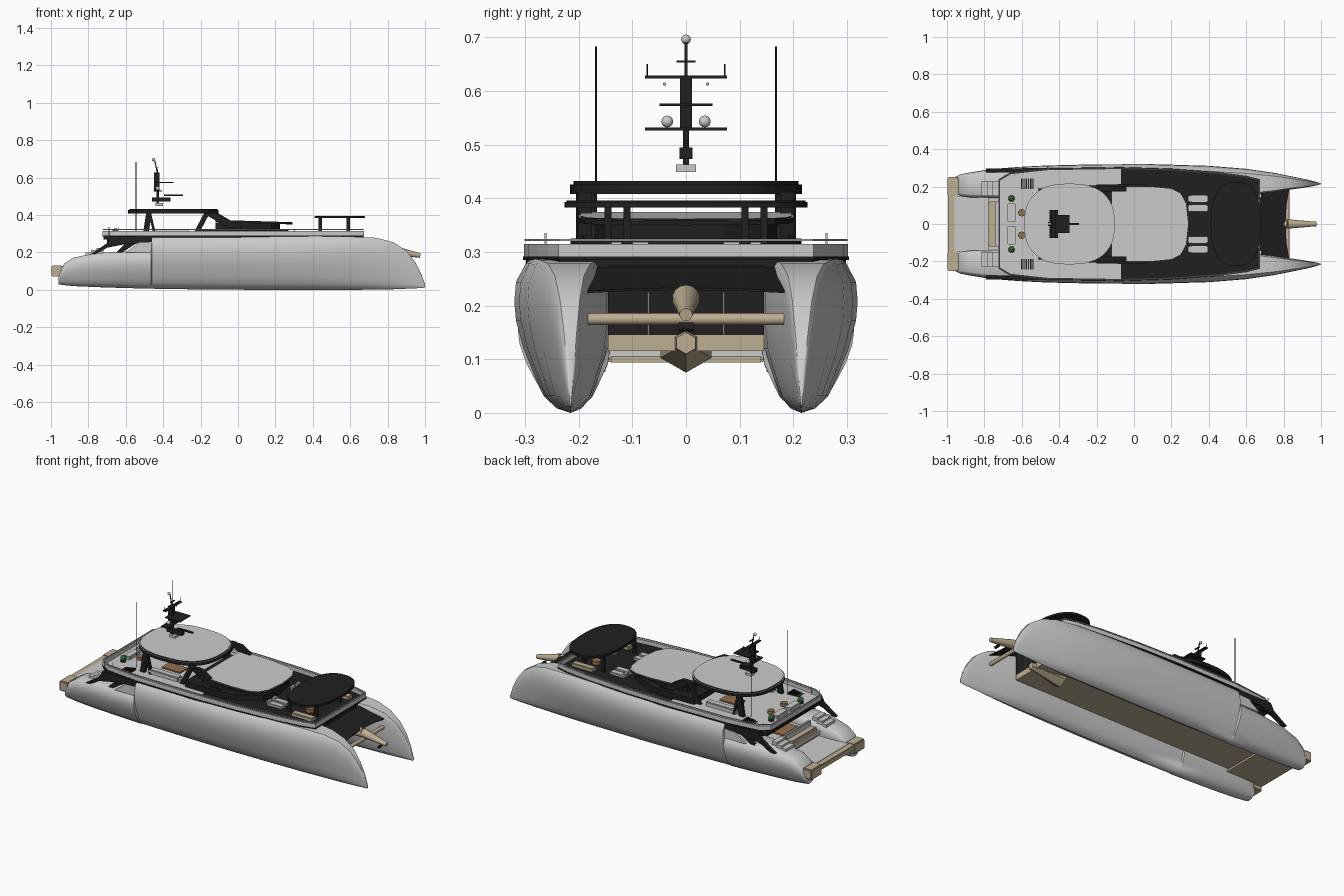
import bpy, bmesh, math
from mathutils import Vector

if "Cube" in bpy.data.objects:
    bpy.data.objects.remove(bpy.data.objects["Cube"])


def material(name, rgb):
    m = bpy.data.materials.new(name)
    m.use_nodes = True
    m.diffuse_color = (*rgb, 1)
    m.node_tree.nodes["Principled BSDF"].inputs["Base Color"].default_value = (*rgb, 1)
    return m


PAINT = material("hull_grey", (0.6, 0.6, 0.6))
BLACK = material("black", (0.014, 0.014, 0.014))
BEIGE = material("beige", (0.52, 0.43, 0.29))
WOOD = material("brown_wood", (0.3, 0.16, 0.07))
GREEN = material("plant_green", (0.02, 0.12, 0.03))


def finish(name, bm, mats, smooth=False, top=False):
    """Turn a bmesh into an object; with top=True upward faces use the second material."""
    bmesh.ops.recalc_face_normals(bm, faces=bm.faces[:])
    if top:
        for f in bm.faces:
            f.material_index = int(f.normal.z > 0.7)
    me = bpy.data.meshes.new(name)
    bm.to_mesh(me)
    bm.free()
    ob = bpy.data.objects.new(name, me)
    bpy.context.collection.objects.link(ob)
    for m in mats:
        me.materials.append(m)
    if smooth:
        bpy.ops.object.select_all(action="DESELECT")
        ob.select_set(True)
        bpy.context.view_layer.objects.active = ob
        bpy.ops.object.shade_smooth_by_angle(angle=math.radians(40))
    return ob


def box(name, center, size, mat, bevel=0):
    bm = bmesh.new()
    bmesh.ops.create_cube(bm, size=1)
    for v in bm.verts:
        v.co = Vector(a * s + c for a, s, c in zip(v.co, size, center))
    if bevel:
        bmesh.ops.bevel(bm, geom=bm.edges[:], offset=bevel, segments=2, affect="EDGES")
    return finish(name, bm, [mat])


def ball(name, center, r, mat):
    bm = bmesh.new()
    bmesh.ops.create_uvsphere(bm, u_segments=14, v_segments=8, radius=r)
    bmesh.ops.translate(bm, verts=bm.verts, vec=center)
    return finish(name, bm, [mat], True)


def rod(name, a, b, r, mat, r2=None, sides=10):
    a, b = Vector(a), Vector(b)
    bm = bmesh.new()
    bmesh.ops.create_cone(bm, cap_ends=True, segments=sides, radius1=r,
                          radius2=r if r2 is None else r2, depth=(b - a).length)
    bm.transform((b - a).to_track_quat("Z", "Y").to_matrix().to_4x4())
    bmesh.ops.translate(bm, verts=bm.verts, vec=(a + b) / 2)
    return finish(name, bm, [mat], True)


def slab(name, half, z0, z1, mats, bevel=0, slope=0):
    """Mirror a half outline about y = 0 and extrude it upward."""
    pts = half + [(x, -y) for x, y in reversed(half) if y > 0]
    bm = bmesh.new()
    face = bm.faces.new([bm.verts.new((x, y, z0 + slope * (x - half[0][0]))) for x, y in pts])
    out = bmesh.ops.extrude_face_region(bm, geom=[face])["geom"]
    up = [v for v in out if isinstance(v, bmesh.types.BMVert)]
    bmesh.ops.translate(bm, verts=up, vec=(0, 0, z1 - z0))
    if bevel:
        rim = [e for e in bm.edges if all(v in up for v in e.verts)]
        bmesh.ops.bevel(bm, geom=rim, offset=bevel, segments=2, affect="EDGES")
    return finish(name, bm, mats, top=len(mats) > 1)


def plate(name, xz, y0, y1, mat):
    """Side profile in x and z extruded from y0 to y1."""
    bm = bmesh.new()
    a, b = ([bm.verts.new((x, y, z)) for x, z in xz] for y in (y0, y1))
    bm.faces.new(a)
    bm.faces.new(b)
    for i in range(len(a)):
        j = (i + 1) % len(a)
        bm.faces.new((a[i], a[j], b[j], b[i]))
    return finish(name, bm, [mat])


def oval(cx, a, b, n, steps=24):
    """Half of a squared oval, from stern to bow."""
    out = []
    for i in range(steps + 1):
        t = math.pi * (1 - i / steps)
        c, s = math.cos(t), max(0, math.sin(t))
        out.append((cx + a * math.copysign(abs(c) ** (2 / n), c), b * s ** (2 / n) if 0 < i < steps else 0))
    return out


# Hulls: stations of x, keel height, sheer height, outer and inner half breadth
STATIONS = [(-.96, .03, .075, .035, .05), (-.93, .025, .14, .05, .065), (-.88, .02, .172, .06, .072),
            (-.77, .015, .195, .078, .075), (-.62, .01, .205, .09, .075), (-.465, .006, .21, .098, .075),
            (-.46, .006, .287, .098, .075), (-.2, .002, .287, .104, .075), (.1, 0, .287, .105, .075),
            (.4, 0, .287, .096, .075), (.6, 0, .285, .08, .068), (.74, .001, .278, .06, .048),
            (.83, .003, .255, .042, .032), (.9, .006, .21, .028, .022), (.95, .008, .145, .017, .014),
            (.98, .01, .085, .009, .008), (1, .012, .03, .002, .002)]
SECTION = [(0, 0), (.25, .03), (.48, .11), (.64, .24), (.84, .42), (.97, .6), (1, .72), (.97, .85), (.8, .97), (.7, 1)]


def hull(name, side):
    bm = bmesh.new()
    rings = []
    for x, zb, zt, outer, inner in STATIONS:
        loop = [(u * outer, v) for u, v in SECTION] + [(-min(1, u * 1.1) * inner, v) for u, v in SECTION[:0:-1]]
        rings.append([bm.verts.new((x, side * (.215 + y), zb + v * (zt - zb))) for y, v in loop])
    for a, b in zip(rings, rings[1:]):
        for i in range(len(a)):
            j = (i + 1) % len(a)
            bm.faces.new((a[i], a[j], b[j], b[i]))
    bm.faces.new(rings[0])
    bm.faces.new(rings[-1])
    return finish(name, bm, [PAINT], True)


# Bridge deck between the hulls
box("bridge_underside", (-.04, 0, .13), (1.44, .29, .03), BEIGE)
box("salon", (.11, 0, .21), (1.14, .29, .13), BLACK)
box("cockpit_floor", (-.62, 0, .15), (.32, .3, .02), PAINT)
rod("centre_pod", (.5, 0, .13), (.7, 0, .13), .055, BEIGE, .02, 6)
slab("trampoline", [(.68, .2), (.81, .2), (.83, .19), (.815, .1), (.81, 0)], .268, .272, [BLACK], slope=-.3)
rod("cross_beam", (.82, -.205, .175), (.82, .205, .175), .011, BEIGE)
spike = rod("bowsprit", (.82, 0, .213), (.975, 0, .183), .026, BEIGE, .012, 14)
rod("bowsprit_root", (.7, 0, .2), (.82, 0, .213), .02, BEIGE, .026)
rod("anchor", (.93, -.014, .16), (.93, .014, .16), .008, BLACK)

# Upper deck, its bulwark and rail
EDGE = [(-.72, .235), (-.66, .27), (-.46, .292), (-.07, .298), (.2, .29), (.45, .272), (.6, .252), (.67, .235)]
slab("aft_deck", EDGE[:4], .27, .292, [BLACK, PAINT])
slab("fore_deck", EDGE[3:], .265, .292, [BLACK])
slab("aft_overhang", [(-.7, .24), (-.6, .285), (-.45, .295)], .25, .27, [BLACK])


def wall(name, path, z0, z1, thick, mat):
    bm = bmesh.new()
    for (xa, ya), (xb, yb) in zip(path, path[1:]):
        bm.faces.new([bm.verts.new(p) for p in ((xa, ya, z0), (xb, yb, z0), (xb, yb, z1), (xa, ya, z1))])
    bmesh.ops.remove_doubles(bm, verts=bm.verts, dist=1e-5)
    ob = finish(name, bm, [mat])
    mod = ob.modifiers.new("thickness", "SOLIDIFY")
    mod.thickness, mod.offset = thick, 0


LOOP = EDGE + [(x, -y) for x, y in reversed(EDGE)]
wall("bulwark", LOOP + LOOP[:1], .288, .315, .008, PAINT)
wall("deck_stripe", LOOP + LOOP[:1], .285, .291, .012, BLACK)
wall("rail", LOOP + LOOP[:1], .32, .324, .005, PAINT)

# Hardtop, coach roof and bow canopy
slab("hardtop", oval(-.345, .242, .216, 2.5), .408, .432, [BLACK, PAINT], .006)
slab("coach_house", [(-.12, .16), (.05, .17), (.18, .14), (.22, .07), (.225, 0)], .29, .36, [BLACK])
ROOF = [(-.12, .2), (.1, .2), (.2, .19), (.25, .165), (.28, .11), (.292, 0)]
slab("coach_roof", ROOF, .362, .374, [BLACK, PAINT], .003, -.03)
slab("bow_canopy", oval(.545, .135, .226, 2.4), .383, .396, [BLACK], .003)
slab("windscreen", [(-.2, .21), (.02, .215), (.1, .2), (.25, .12), (.27, 0)], .292, .325, [BLACK])

# Boarding platform
box("platform", (-.865, 0, .115), (.19, .3, .025), PAINT)
box("platform_edge", (-.97, 0, .11), (.05, .32, .03), BEIGE, .004)
box("platform_base", (-.86, 0, .1), (.22, .28, .012), BEIGE)
box("aft_sofa", (-.755, 0, .17), (.05, .24, .04), BEIGE, .008)
box("aft_sofa_back", (-.73, 0, .195), (.02, .24, .05), PAINT, .005)
box("lounge_table", (-.65, 0, .185), (.07, .14, .008), WOOD)

for side, tag in ((1, "left"), (-1, "right")):
    hull(tag + "_hull", side)
    box(tag + "_stern_fender", (-.968, side * .2, .1), (.06, .1, .06), BEIGE, .006)
    # Sweeping black arches under the overhang
    plate(tag + "_stern_arch", [(-.79, .19), (-.76, .192), (-.7, .225), (-.6, .245), (-.46, .252), (-.46, .288),
                                (-.68, .288), (-.7, .25), (-.75, .215)], side * .275, side * .297, BLACK)
    plate(tag + "_inner_arch", [(-.65, .2), (-.62, .2), (-.54, .25), (-.6, .25)], side * .265, side * .285, BLACK)
    plate(tag + "_side_panel", [(-.6, .2), (-.46, .2), (-.46, .255), (-.53, .252)], side * .286, side * .3, PAINT)
    # Hardtop struts
    for x, dx, w in ((-.51, .02, .03), (-.45, -.03, .014)):
        plate(tag + "_aft_strut", [(x, .29), (x + w, .29), (x + w + dx, .415), (x + dx, .415)],
              side * .17, side * .19, BLACK)
    plate(tag + "_fore_strut", [(-.19, .412), (-.11, .412), (.03, .33), (-.05, .33)], side * .175, side * .2, BLACK)
    plate(tag + "_strut_foot", [(-.24, .3), (-.21, .3), (-.15, .412), (-.18, .412)], side * .19, side * .205, BLACK)
    for x, y in ((.44, .145), (.59, .11)):
        box(tag + "_canopy_post", (x, side * y, .34), (.018, .013, .1), BLACK)
    # Deck furniture
    for y in (.085, .135):
        box(tag + "_sun_pad", (.345, side * y, .3), (.1, .038, .016), PAINT, .004)
        box(tag + "_pad_head", (.3, side * y, .312), (.02, .036, .012), PAINT, .003)
    box(tag + "_bow_sofa", (.55, side * .17, .302), (.14, .04, .022), BEIGE, .004)
    rod(tag + "_bow_table", (.53, side * .08, .29), (.53, side * .08, .312), .025, WOOD)
    ball(tag + "_plant", (-.655, side * .137, .312), .017, GREEN)
    rod(tag + "_planter", (-.655, side * .137, .29), (-.655, side * .137, .303), .016, BLACK)
    box(tag + "_aft_bench", (-.655, side * .06, .302), (.045, .1, .022), PAINT, .004)
    rod(tag + "_deck_table", (-.6, side * .06, .29), (-.6, side * .06, .31), .02, WOOD)
    box(tag + "_dining_sofa", (-.36, side * .17, .305), (.2, .04, .03), PAINT, .005)
    box(tag + "_dining_table", (-.36, side * .08, .31), (.12, .07, .008), WOOD)
    for i in range(6):
        box(tag + "_stair", (-.6 + i * .012, side * .215, .288 + i * .002), (.006, .055, .012), BLACK)
    for i in range(3):
        box(tag + "_hull_step", (-.8 + i * .03, side * .19, .19 + i * .012), (.032, .08, .02), PAINT)
    box(tag + "_window_line", (.682, side * .07, .185), (.006, .003, .08), PAINT)
    # Aerials and mast fittings
    rod(tag + "_whip_aerial", (-.545, side * .168, .3), (-.545, side * .168, .683), .0018, BLACK)
    ball(tag + "_satellite_dome", (-.43, side * .035, .543), .011, PAINT)
    rod(tag + "_mast_aerial", (-.43, side * .072, .627), (-.43, side * .072, .65), .0015, BLACK)
    ball(tag + "_mast_lamp", (-.43, side * .04, .613), .003, PAINT)
    for x in (-.69, -.64):
        rod(tag + "_flag_pole", (x, side * .262, .29), (x, side * .262, .335), .002, PAINT)

# Radar mast
for name, c, s, m in (("radar_base", (-.42, 0, .456), (.04, .038, .014), PAINT),
                      ("radar_motor", (-.41, 0, .484), (.1, .024, .022), BLACK),
                      ("radar_bar", (-.345, 0, .505), (.1, .012, .007), BLACK),
                      ("lower_spreader", (-.43, 0, .529), (.045, .152, .006), BLACK),
                      ("middle_spreader", (-.395, 0, .574), (.1, .098, .005), BLACK),
                      ("upper_spreader", (-.43, 0, .626), (.02, .152, .005), BLACK),
                      ("top_spreader", (-.43, 0, .655), (.008, .036, .004), BLACK),
                      ("mast_column", (-.435, 0, .577), (.03, .022, .1), BLACK),
                      ("mast_stem", (-.43, 0, .49), (.014, .012, .08), BLACK)):
    box(name, c, s, m)
rod("mast_pole", (-.43, 0, .62), (-.445, 0, .69), .003, BLACK)
ball("mast_ball", (-.452, 0, .696), .009, PAINT)
